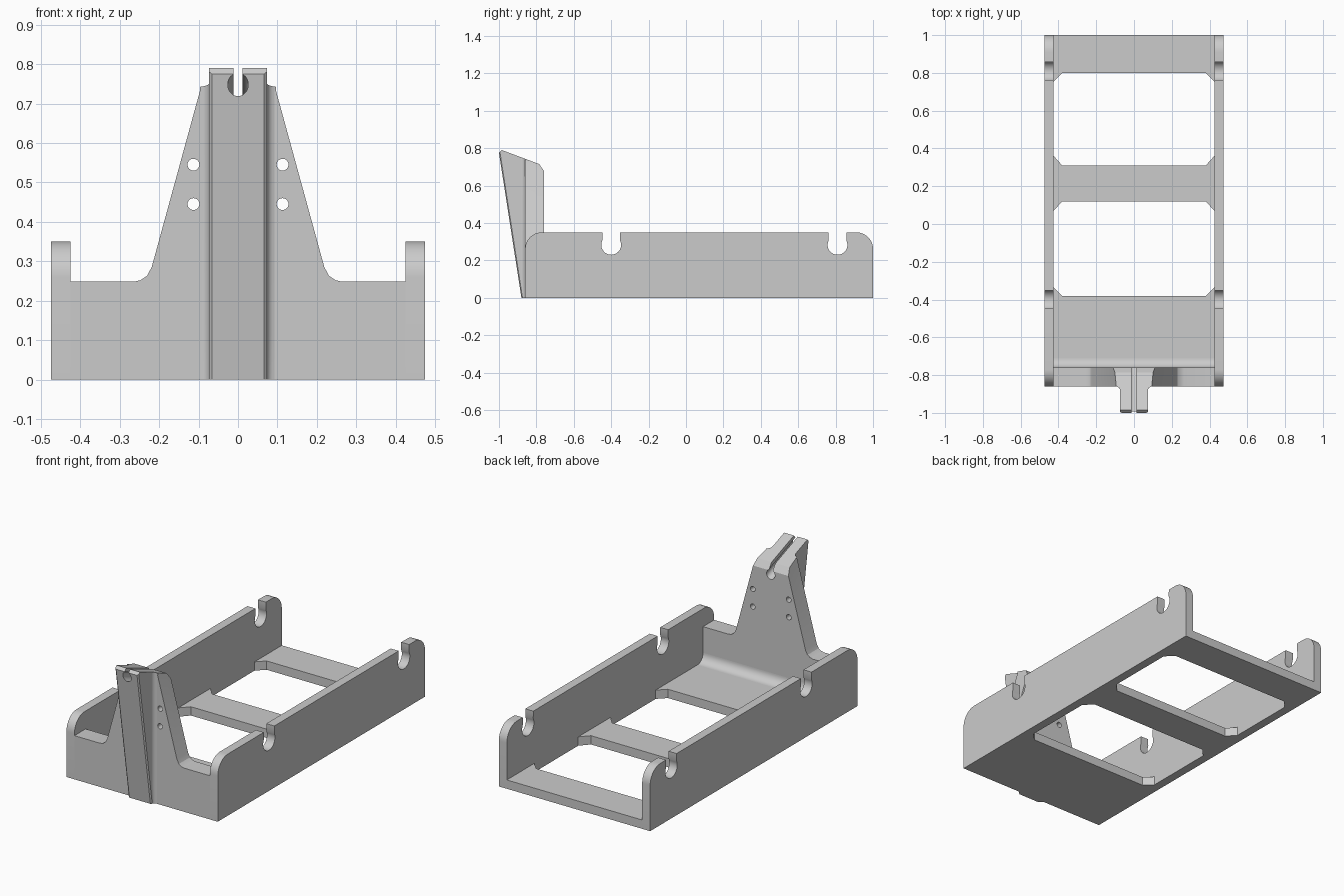
import bpy, bmesh
from math import sin, cos, pi, radians, atan
from mathutils import Matrix, Vector

cube = bpy.data.objects.get("Cube")
if cube:
    bpy.data.objects.remove(cube, do_unlink=True)

grey = bpy.data.materials.new("light_grey_plastic")
grey.use_nodes = True
grey.diffuse_color = (0.6, 0.6, 0.6, 1)
grey.node_tree.nodes["Principled BSDF"].inputs["Base Color"].default_value = (0.6, 0.6, 0.6, 1)


def arc(cx, cy, r, start, end, steps=12):
    """Points on a circle from start to end, in degrees."""
    angles = [radians(start + (end - start) * i / steps) for i in range(steps + 1)]
    return [(cx + r * cos(a), cy + r * sin(a)) for a in angles]


def loft(name, sections):
    """Solid through matching closed sections, capped at both ends."""
    bm = bmesh.new()
    rings = [[bm.verts.new(p) for p in s] for s in sections]
    n = len(rings[0])
    for low, high in zip(rings, rings[1:]):
        for i in range(n):
            j = (i + 1) % n
            bm.faces.new((low[i], low[j], high[j], high[i]))
    bm.faces.new(rings[0][::-1])
    bm.faces.new(rings[-1])
    bmesh.ops.recalc_face_normals(bm, faces=bm.faces)
    mesh = bpy.data.meshes.new(name)
    bm.to_mesh(mesh)
    bm.free()
    mesh.materials.append(grey)
    obj = bpy.data.objects.new(name, mesh)
    bpy.context.collection.objects.link(obj)
    return obj


def prism(name, points, axis, a, b):
    """Extrude a 2D profile along x, y or z."""
    place = {"x": lambda p, t: (t, p[0], p[1]),
             "y": lambda p, t: (p[0], t, p[1]),
             "z": lambda p, t: (p[0], p[1], t)}[axis]
    return loft(name, [[place(p, t) for p in points] for t in (a, b)])


def cut(obj, cutters):
    for c in cutters:
        mod = obj.modifiers.new("cut", "BOOLEAN")
        mod.operation = "DIFFERENCE"
        mod.solver = "EXACT"
        mod.object = c
    bpy.context.view_layer.update()
    evaluated = obj.evaluated_get(bpy.context.evaluated_depsgraph_get())
    mesh = bpy.data.meshes.new_from_object(evaluated)
    obj.modifiers.clear()
    obj.data = mesh


# Side walls with rounded ends and keyhole notches
def notch(y):
    return [(y + 0.047, 0.35)] + arc(y, 0.283, 0.053, 28, -208, 20) + [(y - 0.047, 0.35)]


wall = ([(-0.86, 0), (1, 0)] + arc(0.91, 0.26, 0.09, 0, 90)
        + notch(0.81) + notch(-0.4) + arc(-0.77, 0.26, 0.09, 90, 180))
parts = [prism("left_side_wall", wall, "x", 0.425, 0.475),
         prism("right_side_wall", wall, "x", -0.475, -0.425)]


# Floor bars, flared where they meet the walls
def floor_bar(name, front, back, flare_front, flare_back):
    half = [(0.38, front), (0.425, front - flare_front),
            (0.425, back + flare_back), (0.38, back)]
    parts.append(prism(name, half + [(-x, y) for x, y in half[::-1]], "z", 0, 0.05))


floor_bar("front_floor", -0.76, -0.38, 0, 0.045)
floor_bar("middle_floor_bar", 0.12, 0.31, 0.05, 0.05)
floor_bar("rear_floor_bar", 0.80, 1.0, 0.045, 0)

# Rounded joint between floor and front panel
parts.append(prism("floor_fillet", [(-0.76, 0.05)] + arc(-0.71, 0.10, 0.05, 270, 180), "x", -0.425, 0.425))

# Front panel with tapered tower
half = [(0.425, 0), (0.425, 0.248), (0.265, 0.248), (0.247, 0.252),
        (0.231, 0.263), (0.219, 0.285), (0.067, 0.84)]
panel = prism("front_panel", half + [(-x, z) for x, z in half[::-1]], "y", -0.86, -0.76)
parts.append(panel)


# Leaning front rib, filleted into the panel
def rib_section(z):
    front = -0.88 - 0.12 * z / 0.775
    depth = min(0.025, -0.867 - front)
    side = [(0.08, -0.80), (0.097, -0.858)]
    side += [(0.097 - 0.024 * sin(t), -0.86 - depth * (1 - cos(t)))
             for t in (pi / 2 * i / 8 for i in range(1, 9))]
    side += [(0.073, front + 0.006), (0.066, front)]
    return [(x, y, z) for x, y in side + [(-x, y) for x, y in side[::-1]]]


rib = loft("front_rib", [rib_section(z) for z in (0, 0.11, 0.85)])
parts.append(rib)

# Cutters: sloped top, sloped cable slot and hole, screw holes
top_cutter = prism("top_cutter", [(-1.05, 0.725), (-0.985, 0.79), (-0.785, 0.715), (-0.74, 0.65),
                                  (-0.74, 1), (-1.05, 1)], "x", -0.3, 0.3)
slope = 0.385
slot_cutter = prism("slot_cutter", [(-1.1, 0.75 + 0.1 * slope), (-0.7, 0.75 - 0.3 * slope),
                                    (-0.7, 1), (-1.1, 1)], "x", -0.012, 0.012)
hole_cutter = prism("hole_cutter", arc(0, 0, 0.026, 0, 345, 23), "y", -0.3, 0.4)
hole_cutter.data.transform(Matrix.Translation(Vector((0, -1, 0.75)))
                           @ Matrix.Rotation(-atan(slope), 4, "X"))
screw_cutters = [prism("screw_cutter", arc(x, z, 0.015, 0, 345, 23), "y", -0.9, -0.7)
                 for x in (-0.113, 0.113) for z in (0.445, 0.545)]
shared = [top_cutter, slot_cutter, hole_cutter]
cut(panel, shared + screw_cutters)
cut(rib, shared)
for c in shared + screw_cutters:
    bpy.data.objects.remove(c, do_unlink=True)

# Smooth curved faces, keep crisp edges
bpy.ops.object.select_all(action="DESELECT")
for p in parts:
    p.select_set(True)
bpy.context.view_layer.objects.active = panel
bpy.ops.object.shade_smooth_by_angle(angle=radians(25))
